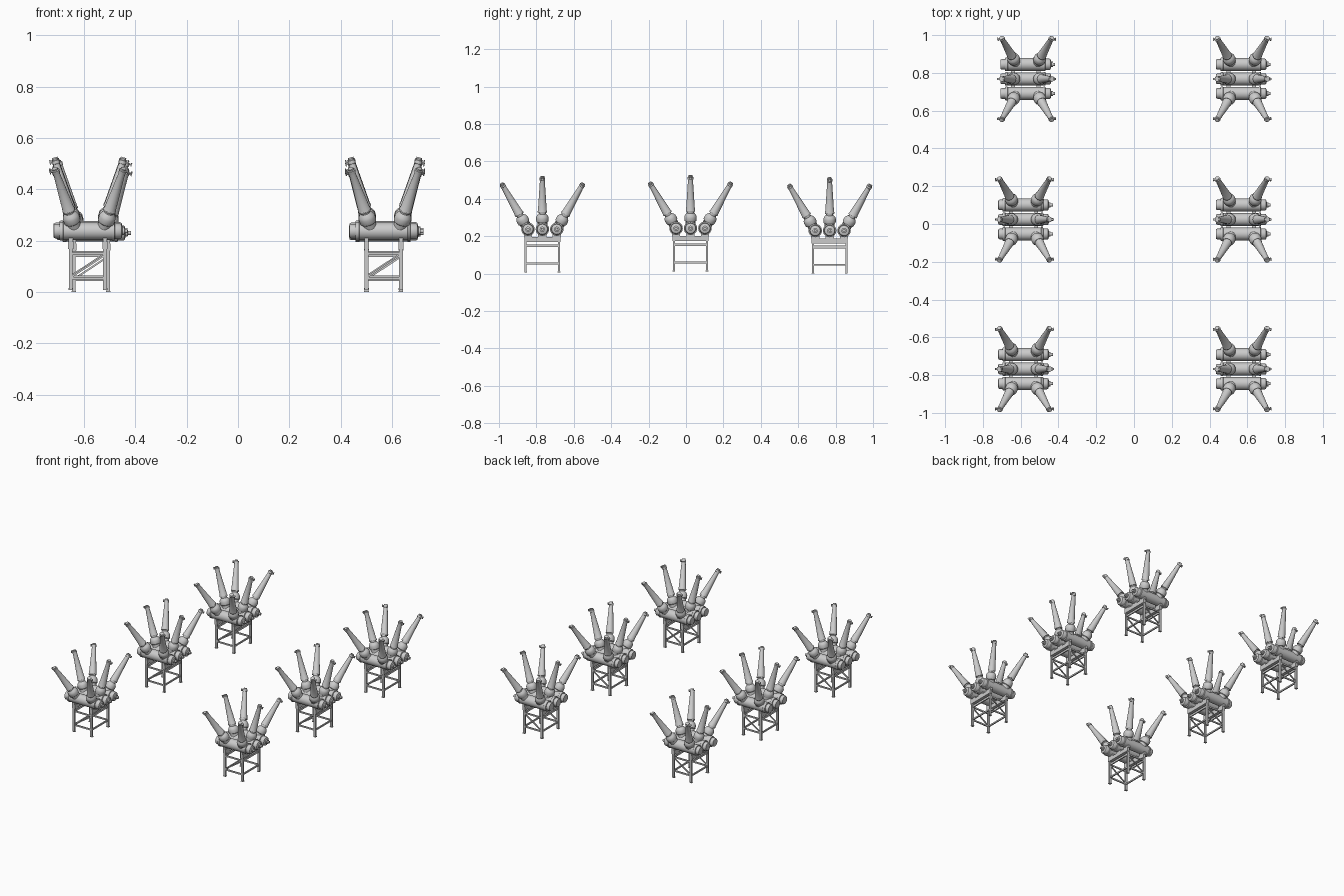
import bpy, bmesh, math
from mathutils import Matrix, Vector

if "Cube" in bpy.data.objects:
    bpy.data.objects.remove(bpy.data.objects["Cube"])

TANK_Z = 0.23
PHASE = 0.077
# Positions of the six breakers: x, y, ground height
UNITS = [(-0.58, -0.768, 0.007), (-0.58, 0.024, 0.012), (-0.568, 0.768, 0.0),
         (0.573, -0.768, 0.007), (0.573, 0.024, 0.012), (0.573, 0.768, 0.0)]


def finish(name, bm):
    bmesh.ops.recalc_face_normals(bm, faces=bm.faces)
    me = bpy.data.meshes.new(name)
    bm.to_mesh(me)
    bm.free()
    me.shade_smooth()
    me.set_sharp_from_angle(angle=math.radians(35))
    return me


def lathe(bm, profile, matrix, sides=20):
    """Revolve (radius, height) points about z, capped at both ends."""
    rings = []
    for r, h in profile:
        rings.append([bm.verts.new(matrix @ Vector((r * math.cos(2 * math.pi * i / sides),
                                                    r * math.sin(2 * math.pi * i / sides), h)))
                      for i in range(sides)])
    for a, b in zip(rings, rings[1:]):
        for i in range(sides):
            j = (i + 1) % sides
            bm.faces.new((a[i], a[j], b[j], b[i]))
    bm.faces.new(rings[0])
    bm.faces.new(rings[-1])


def box(bm, center, size, matrix=Matrix()):
    m = matrix @ Matrix.Translation(center) @ Matrix.Diagonal((*size, 1))
    bmesh.ops.create_cube(bm, size=1, matrix=m)


def strut(bm, a, b, w):
    a, b = Vector(a), Vector(b)
    d = b - a
    m = Matrix.Translation((a + b) / 2) @ d.to_track_quat('Z', 'Y').to_matrix().to_4x4()
    box(bm, (0, 0, 0), (w, w, d.length), m)


parts = {}

# Horizontal tanks with end covers, flanges and a drive nozzle
TANK = [(0.014, -0.140), (0.025, -0.138), (0.028, -0.132), (0.028, -0.116), (0.034, -0.115),
        (0.036, -0.112), (0.036, -0.102), (0.034, -0.100), (0.034, 0.088), (0.036, 0.089),
        (0.036, 0.098), (0.030, 0.100), (0.030, 0.120), (0.027, 0.126), (0.014, 0.130),
        (0.014, 0.138), (0.008, 0.139), (0.008, 0.150)]
bm = bmesh.new()
for k in (-1, 0, 1):
    lathe(bm, TANK, Matrix.Translation((0, k * PHASE, TANK_Z)) @ Matrix.Rotation(math.pi / 2, 4, 'Y'), 24)
parts["tanks"] = finish("tanks", bm)

# Tilted bushings: turret, dome, tapered insulator, cap
BUSHING = [(0.027, 0.0), (0.027, 0.040), (0.032, 0.044), (0.033, 0.050), (0.033, 0.066),
           (0.030, 0.074), (0.024, 0.082), (0.019, 0.087), (0.019, 0.094), (0.025, 0.095),
           (0.025, 0.102), (0.0235, 0.104), (0.013, 0.272), (0.015, 0.273), (0.015, 0.286),
           (0.011, 0.288), (0.011, 0.294)]
bush, term = bmesh.new(), bmesh.new()
for k in (-1, 0, 1):
    for s in (-1, 1):
        m = (Matrix.Translation((0, k * PHASE, TANK_Z)) @ Matrix.Rotation(math.radians(-30 * k), 4, 'X')
             @ Matrix.Translation((s * 0.053, 0, 0)) @ Matrix.Rotation(math.radians(16 * s), 4, 'Y'))
        lathe(bush, BUSHING, m)
        # Terminal bar with upright end plate
        box(term, (s * 0.004, 0, 0.283), (0.038, 0.010, 0.006), m)
        box(term, (s * 0.022, 0, 0.283), (0.004, 0.012, 0.014), m)
parts["bushings"] = finish("bushings", bush)
parts["terminals"] = finish("terminals", term)

# Support frame: legs, cross beams, rails and diagonals
bm = bmesh.new()
LX, LY, OX = 0.067, 0.089, -0.005
for sx in (-1, 1):
    x = OX + sx * LX
    box(bm, (x, 0, 0.175), (0.020, 0.192, 0.027))
    for z, h in ((0.142, 0.014), (0.047, 0.010)):
        box(bm, (x, 0, z), (0.008, 2 * LY, h))
    for k in (-1, 0, 1):
        # Saddles under the tanks
        box(bm, (x, k * PHASE, 0.196), (0.016, 0.044, 0.018))
    for sy in (-1, 1):
        box(bm, (x, sy * LY, 0.081), (0.015, 0.011, 0.162))
        box(bm, (x, sy * LY, 0.002), (0.018, 0.015, 0.004))
for sy in (-1, 1):
    y = sy * LY
    for z in (0.142, 0.047):
        box(bm, (OX, y, z), (2 * LX, 0.007, 0.010))
    strut(bm, (OX - LX, y, 0.050), (OX + LX, y, 0.138), 0.007)
parts["support_frame"] = finish("support_frame", bm)

# Place all six breakers with shared meshes
for i, loc in enumerate(UNITS, 1):
    for name, me in parts.items():
        ob = bpy.data.objects.new(f"breaker_{i}_{name}", me)
        ob.location = loc
        bpy.context.collection.objects.link(ob)
